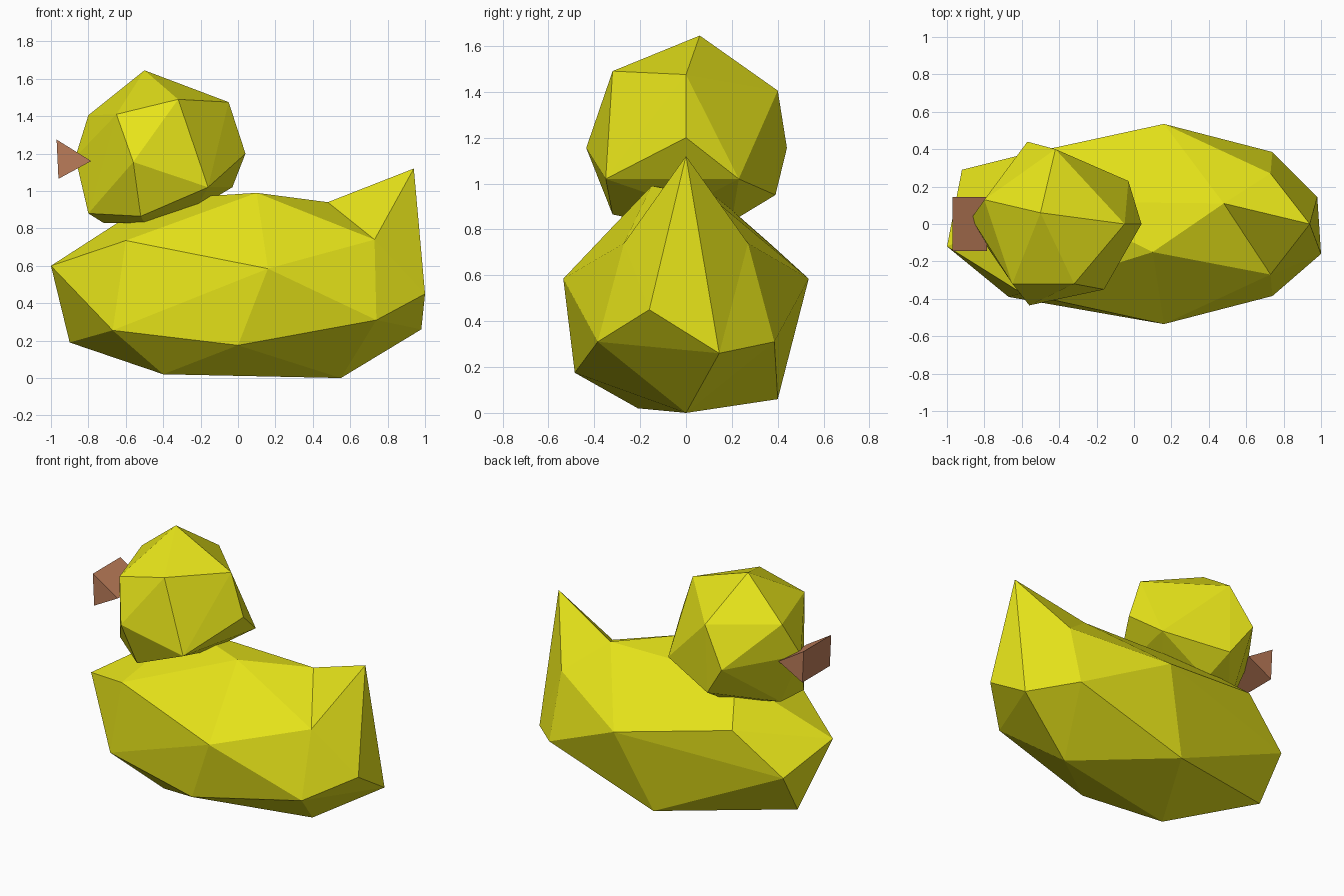
import bpy, bmesh
from mathutils import Vector

if "Cube" in bpy.data.objects:
    bpy.data.objects.remove(bpy.data.objects["Cube"])


def material(name, rgb):
    m = bpy.data.materials.new(name)
    m.diffuse_color = (*rgb, 1)
    m.use_nodes = True
    m.node_tree.nodes["Principled BSDF"].inputs["Base Color"].default_value = m.diffuse_color
    return m


def faceted(name, points, mat, rim=(), tip=None):
    """Flat-shaded hull; optionally the panel bounded by rim is pulled out to tip."""
    bm = bmesh.new()
    for p in points:
        bm.verts.new(p)
    bmesh.ops.convex_hull(bm, input=bm.verts[:])
    loose = [v for v in bm.verts if not v.link_faces]
    bmesh.ops.delete(bm, geom=loose, context='VERTS')
    if tip:
        ring = [min(bm.verts, key=lambda v: (v.co - Vector(p)).length) for p in rim]
        panel = [f for f in bm.faces if all(v in ring for v in f.verts)]
        bmesh.ops.delete(bm, geom=panel, context='FACES_KEEP_BOUNDARY')
        top = bm.verts.new(tip)
        for a, b in zip(ring, ring[1:] + ring[:1]):
            bm.faces.new((top, a, b))
    bmesh.ops.recalc_face_normals(bm, faces=bm.faces[:])
    mesh = bpy.data.meshes.new(name)
    bm.to_mesh(mesh)
    bm.free()
    mesh.materials.append(mat)
    obj = bpy.data.objects.new(name, mesh)
    bpy.context.collection.objects.link(obj)
    return obj


yellow = material("yellow", (0.8, 0.78, 0.01))
orange = material("orange_brown", (0.5, 0.2, 0.1))

# Body with the rear panel drawn up into a pointed tail
tail_rim = [(0.48, 0.11, 0.94), (0.73, -0.27, 0.74), (1.0, -0.16, 0.45),
            (0.98, 0.145, 0.26), (0.73, 0.27, 0.74)]
flanks = [(x, s * y, z) for s in (-1, 1) for x, y, z in
          [(0.74, 0.385, 0.31), (0.16, 0.535, 0.585), (-0.6, 0.37, 0.735)]]
belly = [(0, -0.485, 0.175), (-0.67, -0.39, 0.255), (-0.4, -0.21, 0.02),
         (0.55, 0, 0), (-0.04, 0.4, 0.06), (-0.9, 0.11, 0.19)]
chest = [(-1, -0.12, 0.6), (-0.92, 0.29, 0.47)]
back = [(0.1, -0.15, 0.99), (-0.45, 0.12, 0.955)]
faceted("body", tail_rim + flanks + belly + chest + back, yellow,
        rim=tail_rim, tip=(0.94, 0, 1.12))

# Head
crown = [(-0.5, 0.06, 1.645), (-0.8, 0.13, 1.405), (-0.65, -0.32, 1.41),
         (-0.32, -0.32, 1.49), (-0.05, 0, 1.475), (-0.42, 0.4, 1.405)]
cheeks = [(-0.56, -0.435, 1.155), (-0.57, 0.44, 1.155), (0.04, 0, 1.2),
          (-0.16, -0.35, 1.02), (-0.03, 0.23, 1.02), (-0.87, 0.03, 1.18)]
chin = [(-0.8, -0.1, 0.88), (-0.52, -0.32, 0.865), (-0.43, 0.39, 0.95),
        (-0.72, 0.03, 0.83), (-0.4, 0.2, 0.835), (-0.23, 0, 0.9),
        (-0.5, -0.15, 0.83)]
faceted("head", crown + cheeks + chin, yellow)

# Beak: a wedge pointing into the head
beak_profile = [(-0.97, 1.275), (-0.96, 1.065), (-0.785, 1.16)]
faceted("beak", [(x, y, z) for y in (-0.145, 0.145) for x, z in beak_profile], orange)
